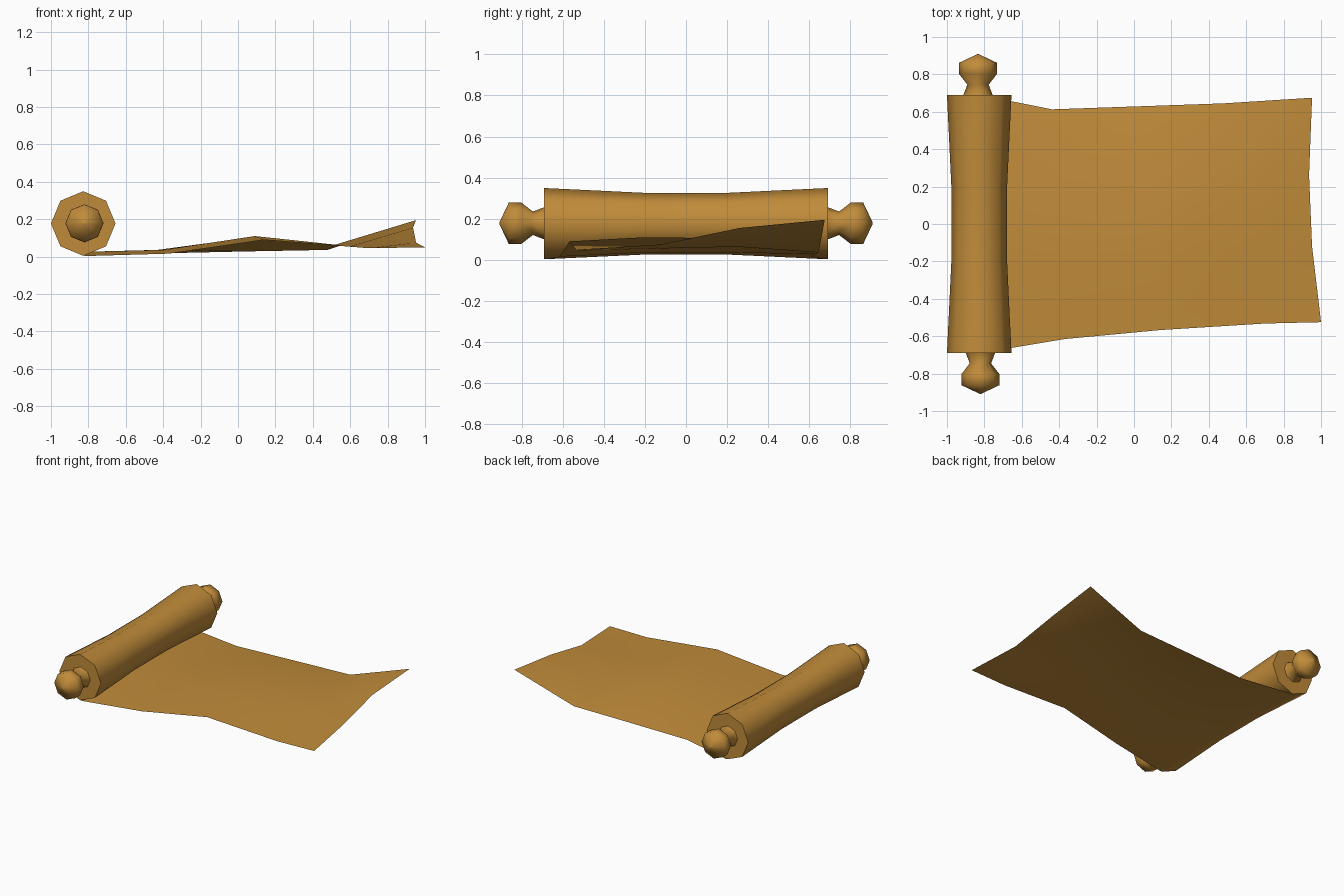
import bpy, bmesh, math

if "Cube" in bpy.data.objects:
    bpy.data.objects.remove(bpy.data.objects["Cube"])

mat = bpy.data.materials.new("ochre parchment")
mat.diffuse_color = (0.53, 0.26, 0.042, 1)
mat.use_nodes = True
mat.node_tree.nodes["Principled BSDF"].inputs["Base Color"].default_value = mat.diffuse_color


def finish(name, bm, angle):
    bmesh.ops.recalc_face_normals(bm, faces=bm.faces)
    me = bpy.data.meshes.new(name)
    bm.to_mesh(me)
    bm.free()
    ob = bpy.data.objects.new(name, me)
    bpy.context.collection.objects.link(ob)
    me.materials.append(mat)
    bpy.ops.object.select_all(action='DESELECT')
    ob.select_set(True)
    bpy.context.view_layer.objects.active = ob
    bpy.ops.object.shade_smooth_by_angle(angle=math.radians(angle))
    return ob


def lathe(name, profile, cx, cz, angle):
    """Eight-sided turned part around the y axis; profile is (y, radius)."""
    bm = bmesh.new()
    rings = []
    for y, r in profile:
        rings.append([bm.verts.new((cx + r * math.cos(i * math.pi / 4), y,
                                    cz + r * math.sin(i * math.pi / 4)))
                      for i in range(8)])
    for a, b in zip(rings, rings[1:]):
        for i in range(8):
            j = (i + 1) % 8
            bm.faces.new((a[i], a[j], b[j], b[i]))
    bm.faces.new(rings[0])
    bm.faces.new(rings[-1])
    return finish(name, bm, angle)


# rolled-up body, slightly waisted
lathe("paper_roll", [(-0.69, 0.1725), (-0.2, 0.149), (0.2, 0.149), (0.69, 0.1725)],
      -0.8275, 0.177, 50)

# turned knobs at both ends
knob = [(0.68, 0.082), (0.745, 0.057), (0.803, 0.102), (0.862, 0.101), (0.908, 0.004)]
for name, s, cx in (("front_knob", -1, -0.821), ("back_knob", 1, -0.834)):
    lathe(name, [(s * y, r) for y, r in knob], cx, 0.178, 80)

# wavy open sheet: columns from the roll to the curled free edge, front to back
columns = [
    [(-0.82, -0.69, 0.003), (-0.82, -0.2, 0.026), (-0.82, 0.2, 0.026), (-0.82, 0.69, 0.003)],
    [(-0.37, -0.615, 0.016), (-0.40, -0.2, 0.036), (-0.43, 0.2, 0.036), (-0.44, 0.613, 0.017)],
    [(0.14, -0.567, 0.09), (0.09, -0.2, 0.11), (0.08, 0.2, 0.105), (0.05, 0.63, 0.028)],
    [(0.70, -0.532, 0.045), (0.60, -0.15, 0.055), (0.52, 0.25, 0.064), (0.48, 0.645, 0.036)],
    [(1.0, -0.525, 0.05), (0.952, -0.12, 0.075), (0.936, 0.26, 0.155), (0.952, 0.675, 0.195)],
]
bm = bmesh.new()
grid = [[bm.verts.new(p) for p in col] for col in columns]
for a, b in zip(grid, grid[1:]):
    for i in range(3):
        bm.faces.new((a[i], b[i], b[i + 1], a[i + 1]))
finish("open_sheet", bm, 60)
